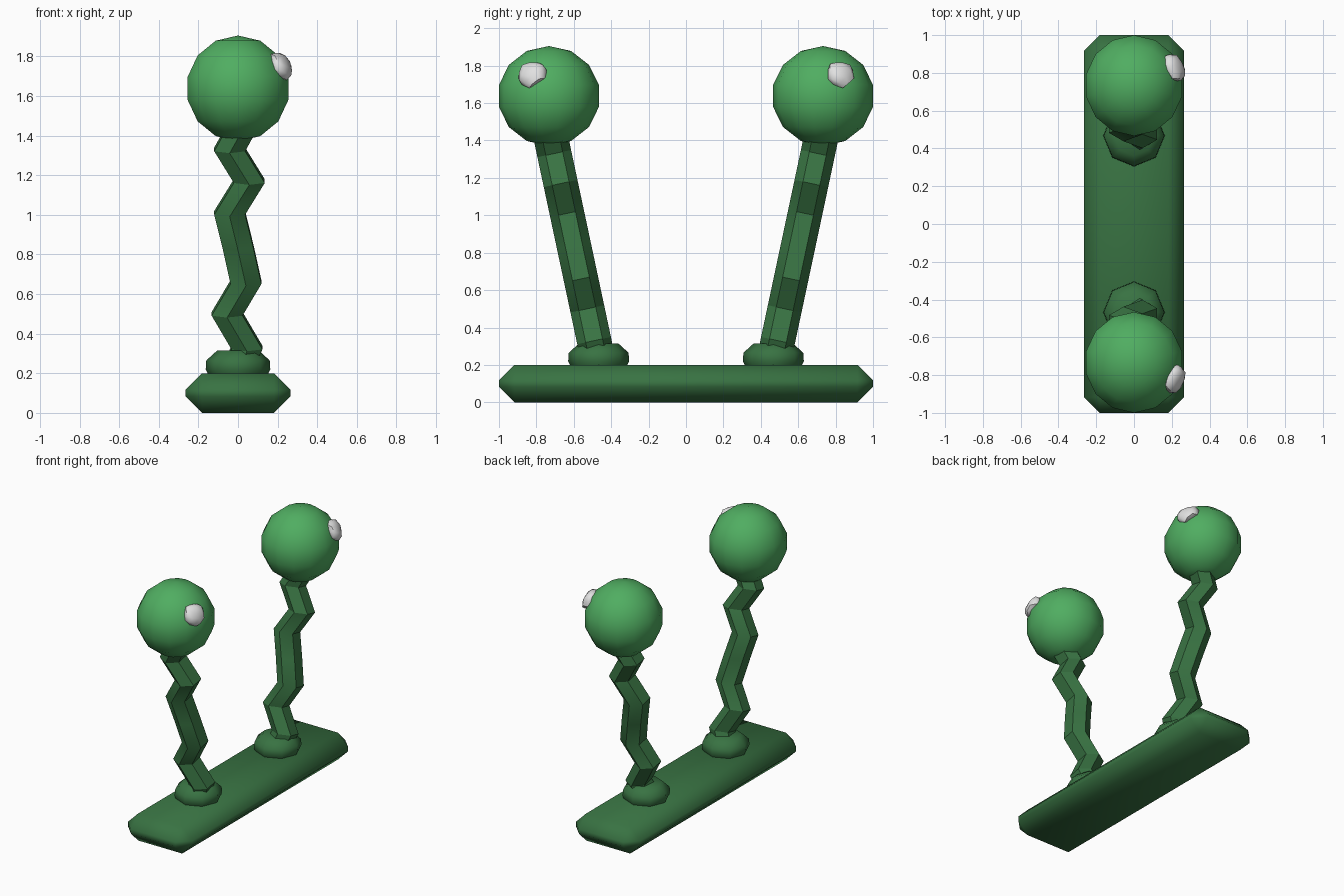
import bpy, bmesh, math, random
from mathutils import Vector, Matrix

if "Cube" in bpy.data.objects:
    bpy.data.objects.remove(bpy.data.objects["Cube"], do_unlink=True)


def material(name, rgb):
    m = bpy.data.materials.new(name)
    m.use_nodes = True
    m.diffuse_color = (*rgb, 1)
    for n in m.node_tree.nodes:
        if n.type == 'BSDF_PRINCIPLED':
            n.inputs["Base Color"].default_value = (*rgb, 1)
    return m


dark_green = material("dark green", (0.04, 0.17, 0.055))
light_green = material("light green", (0.08, 0.42, 0.12))
off_white = material("off white", (0.75, 0.75, 0.75))


def finish(name, bm, mat, angle=180):
    """Turn a bmesh into a named object, smooth below the given angle."""
    bmesh.ops.recalc_face_normals(bm, faces=bm.faces)
    mesh = bpy.data.meshes.new(name)
    bm.to_mesh(mesh)
    bm.free()
    mesh.materials.append(mat)
    mesh.shade_smooth()
    if angle < 180:
        mesh.set_sharp_from_angle(angle=math.radians(angle))
    ob = bpy.data.objects.new(name, mesh)
    bpy.context.collection.objects.link(ob)
    return ob


def loft(bm, rings):
    """Skin a list of point rings and cap both ends."""
    rows = [[bm.verts.new(p) for p in ring] for ring in rings]
    n = len(rows[0])
    for a, b in zip(rows, rows[1:]):
        for i in range(n):
            j = (i + 1) % n
            bm.faces.new((a[i], a[j], b[j], b[i]))
    bm.faces.new(rows[0][::-1])
    bm.faces.new(rows[-1])


def polygon(n, radius, start=0.0):
    return [Vector((radius * math.cos(start + math.tau * i / n),
                    radius * math.sin(start + math.tau * i / n), 0)) for i in range(n)]


# Base plank with wide chamfers
bm = bmesh.new()
bmesh.ops.create_cube(bm, size=1, matrix=Matrix.Translation((0, 0, 0.1))
                      @ Matrix.Diagonal((0.53, 2, 0.2, 1)))
bmesh.ops.bevel(bm, geom=bm.edges[:], offset=0.083, segments=1, affect='EDGES')
finish("base_plank", bm, dark_green)

# Zigzag centreline as (x, z), leaning outwards in y
zigzag = [(0.01, 0.25), (0.045, 0.33), (-0.055, 0.5), (0.04, 0.66), (0, 0.84),
          (-0.042, 1.01), (0.057, 1.17), (-0.042, 1.33), (0.03, 1.46)]
LEAN = 0.213

for side, label in ((-1, "front"), (1, "back")):
    # Octagonal foot
    bm = bmesh.new()
    foot = [(0.148, 0.19), (0.163, 0.22), (0.16, 0.265), (0.105, 0.315)]
    loft(bm, [[p + Vector((0, side * 0.467, z)) for p in polygon(8, r)] for r, z in foot])
    finish(label + "_foot", bm, dark_green, 60)

    # Hexagonal zigzag stalk
    bm = bmesh.new()
    rings = []
    for x, z in zigzag:
        centre = Vector((x, side * (0.485 + LEAN * (z - 0.3)), z))
        rings.append([centre + Vector((p.x, p.y, -side * LEAN * p.y))
                      for p in polygon(6, 0.09, math.pi / 2)])
    loft(bm, rings)
    finish(label + "_stalk", bm, dark_green, 25)

    # Round head
    head = Vector((0, side * 0.733, 1.638))
    bm = bmesh.new()
    bmesh.ops.create_uvsphere(bm, u_segments=14, v_segments=7, radius=0.267,
                              matrix=Matrix.Translation(head) @ Matrix.Diagonal((1, 1.025, 1, 1)))
    finish(label + "_head", bm, light_green)

    # Lumpy pale spot on the head
    random.seed(4)
    bm = bmesh.new()
    bmesh.ops.create_icosphere(bm, subdivisions=2, radius=0.077)
    for v in bm.verts:
        v.co *= random.uniform(0.86, 1.12)
        v.co.z *= 0.6
    outward = Vector((0.21, side * 0.09, 0.117))
    turn = outward.to_track_quat('Z', 'Y').to_matrix().to_4x4()
    bmesh.ops.transform(bm, matrix=Matrix.Translation(head + outward) @ turn, verts=bm.verts)
    finish(label + "_spot", bm, off_white, 40)
